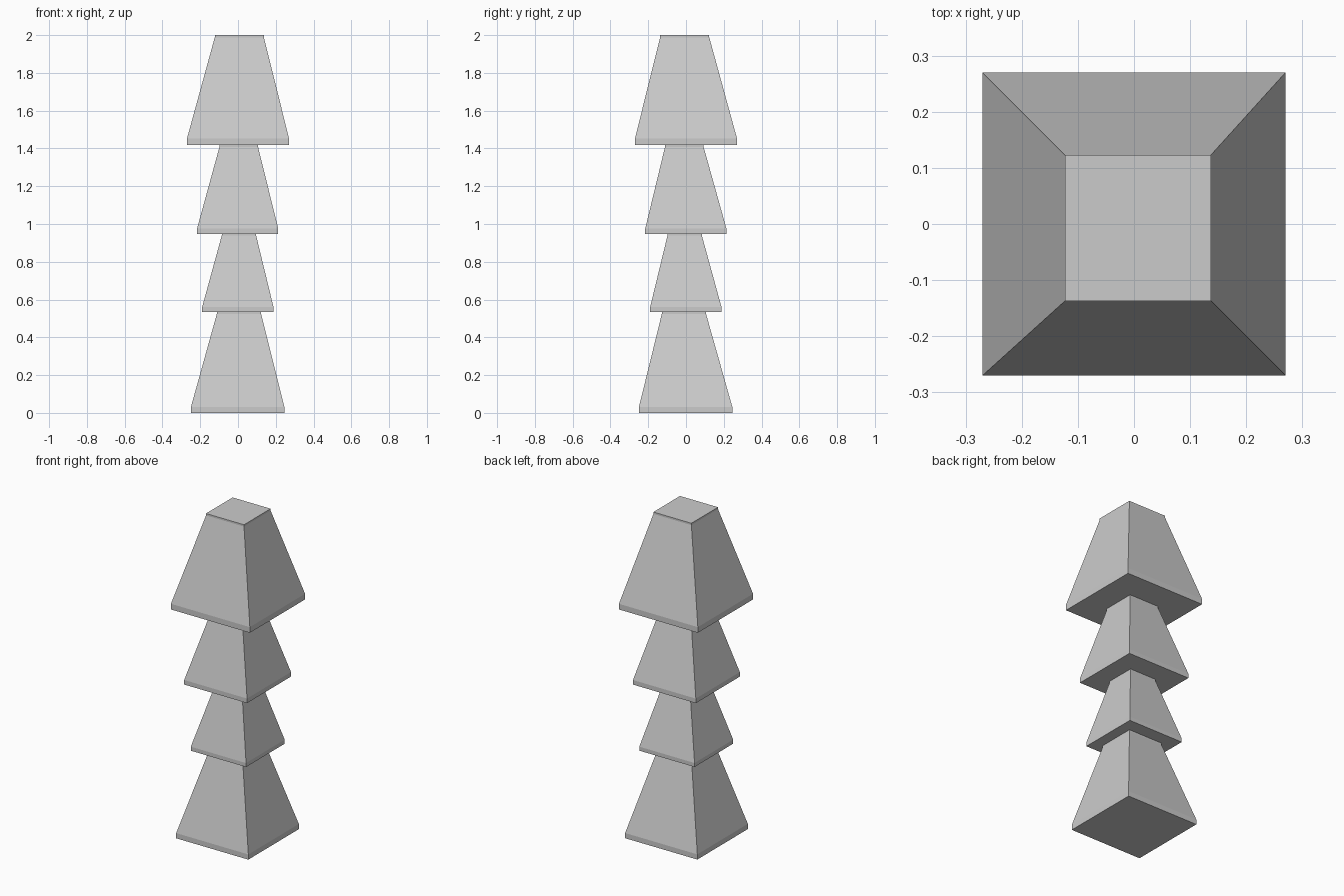
import bpy, bmesh

if "Cube" in bpy.data.objects:
    bpy.data.objects.remove(bpy.data.objects["Cube"])


def tier(name, z0, z1, base, top):
    """Tapered square block: vertical rim, sloped sides, thin vertical lip.
    base and top are (centre x, centre y, half width)."""
    height = z1 - z0
    levels = [(z0, base), (z0 + 0.06 * height, base),
              (z1 - 0.02 * height, top), (z1, top)]
    bm = bmesh.new()
    rings = []
    for z, (cx, cy, h) in levels:
        rings.append([bm.verts.new((cx + sx * h, cy + sy * h, z))
                      for sx, sy in ((-1, -1), (1, -1), (1, 1), (-1, 1))])
    for a, b in zip(rings, rings[1:]):
        for i in range(4):
            j = (i + 1) % 4
            bm.faces.new((a[i], a[j], b[j], b[i]))
    bm.faces.new(rings[0][::-1])
    bm.faces.new(rings[-1])
    mesh = bpy.data.meshes.new(name)
    bm.to_mesh(mesh)
    bm.free()
    obj = bpy.data.objects.new(name, mesh)
    bpy.context.collection.objects.link(obj)


# Stacked tiers, each top slightly off centre
tier("bottom_tier", 0.0, 0.535, (-0.002, -0.002, 0.247), (0.005, -0.011, 0.117))
tier("lower_middle_tier", 0.535, 0.947, (-0.001, -0.001, 0.189), (0.005, -0.007, 0.091))
tier("upper_middle_tier", 0.947, 1.418, (-0.002, -0.001, 0.215), (0.004, -0.009, 0.102))
tier("top_tier", 1.418, 2.0, (0.0, 0.0, 0.27), (0.007, -0.007, 0.130))
